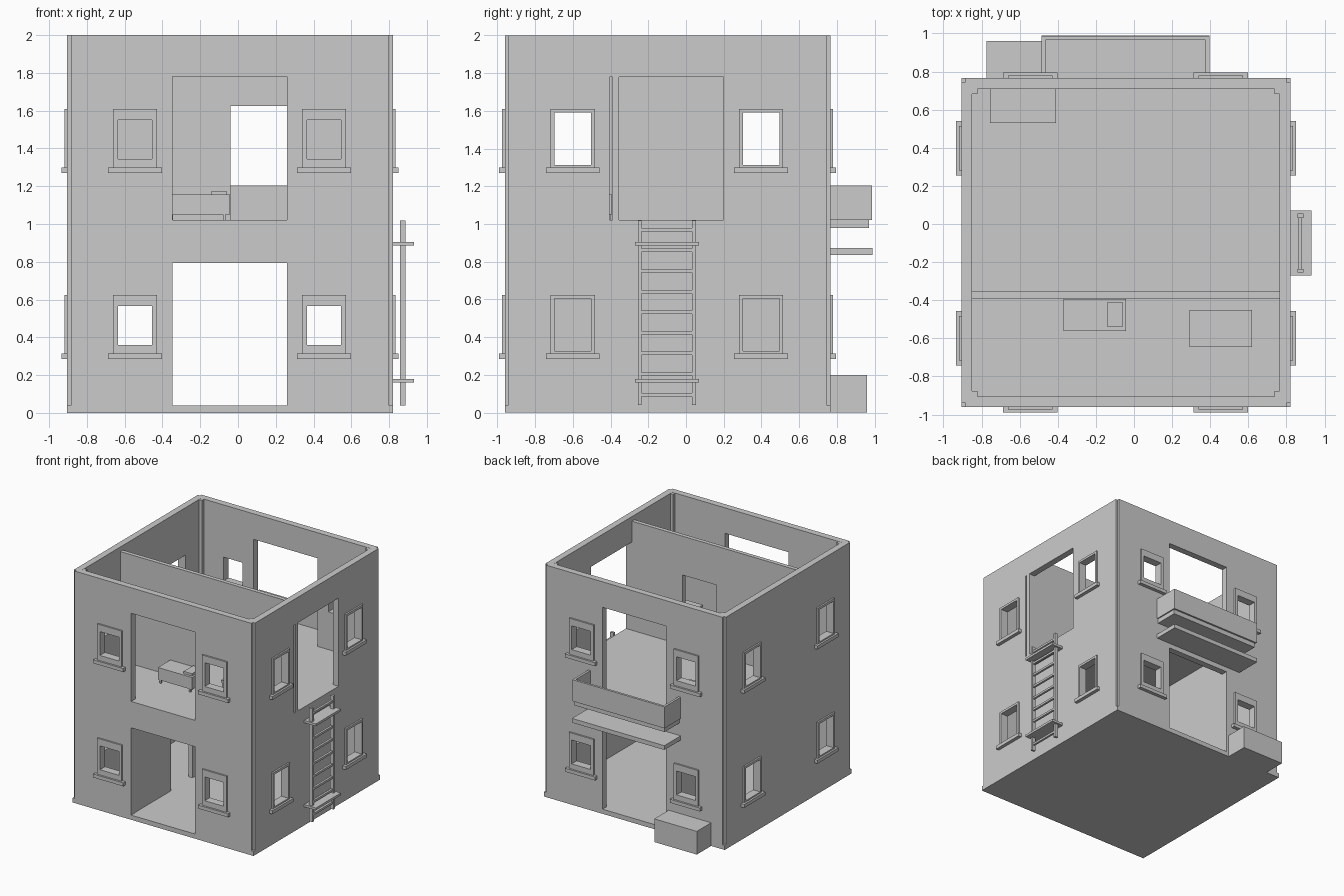
import bpy, bmesh
from mathutils import Vector

if "Cube" in bpy.data.objects:
    bpy.data.objects.remove(bpy.data.objects["Cube"])

gray = bpy.data.materials.new("plaster_gray")
gray.diffuse_color = (0.6, 0.6, 0.6, 1)
gray.use_nodes = True
gray.node_tree.nodes["Principled BSDF"].inputs["Base Color"].default_value = gray.diffuse_color

# Outer and inner wall limits
X0, X1, Y0, Y1 = -0.905, 0.82, -0.96, 0.765
T = 0.056
IX0, IX1, IY0, IY1 = X0 + T, X1 - T, Y0 + T, Y1 - T


def boxes(name, *dims):
    """One object made of boxes given as (x0, x1, y0, y1, z0, z1)."""
    bm = bmesh.new()
    for x0, x1, y0, y1, z0, z1 in dims:
        verts = bmesh.ops.create_cube(bm, size=1)["verts"]
        for v in verts:
            v.co = Vector((x1 if v.co.x > 0 else x0,
                           y1 if v.co.y > 0 else y0,
                           z1 if v.co.z > 0 else z0))
    mesh = bpy.data.meshes.new(name)
    bm.to_mesh(mesh)
    bm.free()
    mesh.materials.append(gray)
    ob = bpy.data.objects.new(name, mesh)
    bpy.context.collection.objects.link(ob)
    return ob


def cut(ob, *dims):
    """Subtract a set of separate boxes from an object."""
    cutter = boxes("cutter", *dims)
    cutter.hide_render = True
    mod = ob.modifiers.new("cut", "BOOLEAN")
    mod.operation, mod.solver, mod.object = "DIFFERENCE", "EXACT", cutter
    bpy.context.view_layer.objects.active = ob
    bpy.ops.object.modifier_apply(modifier=mod.name)
    bpy.data.objects.remove(cutter)


# Floors
boxes("base_slab", (X0, X1, Y0, Y1, 0, 0.04))
boxes("upper_floor", (IX0 - 0.01, IX1 + 0.01, IY0 - 0.01, IY1 + 0.01, 0.98, 1.02))

# Wall shell with a slim notch down each outside corner
walls = boxes("walls", (X0, X1, Y0, Y1, 0.04, 2))
n = 0.02
notches = [(x - n, x + n, y - n, y + n, 0, 2.1) for x in (X0, X1) for y in (Y0, Y1)]
cut(walls, (IX0, IX1, IY0, IY1, 0, 2.1), *notches)
boxes("inner_corner_posts", *[
    (x - 0.027, x + 0.027, y - 0.027, y + 0.027, 0.04, 1.999)
    for x in (IX0, IX1) for y in (IY0, IY1)])

# Door and window openings through front and back, then through the sides
STOREYS = (0.315, 1.3)
WX, WY = (-0.545, 0.455), (-0.6, 0.398)
cut(walls, (-0.347, 0.26, -2, 2, 0.03, 0.793), (-0.347, 0.26, -2, 2, 1.02, 1.78),
    *[(c - 0.09, c + 0.09, -2, 2, z + 0.045, z + 0.25) for c in WX for z in STOREYS])
cut(walls, (0.5, 2, -0.405, 0.2, 1.02, 1.78),
    *[(-2, 2, c - 0.097, c + 0.097, z + 0.012, z + 0.29) for c in WY for z in STOREYS])


def window(name, axis, c, wall, out, z, hw, low, high):
    """Raised frame and sill on a wall plane; axis is the wall's running direction."""
    def place(a0, a1, depth, z0, z1):
        d0, d1 = sorted((wall - out * 0.005, wall + out * depth))
        return (a0, a1, d0, d1, z0, z1) if axis == "x" else (d0, d1, a0, a1, z0, z1)
    o = 0.117
    boxes(name + "_frame",
          place(c - o, c - hw, 0.014, z, z + 0.31),
          place(c + hw, c + o, 0.014, z, z + 0.31),
          place(c - hw, c + hw, 0.014, z, z + low),
          place(c - hw, c + hw, 0.014, z + high, z + 0.31))
    boxes(name + "_sill", place(c - 0.143, c + 0.143, 0.03, z - 0.03, z))


for floor, z in zip(("lower", "upper"), STOREYS):
    for i in range(2):
        for side, wall, out in (("front", Y0, -1), ("back", Y1, 1)):
            window(f"{floor}_{side}_window_{i + 1}", "x", WX[i], wall, out, z, 0.09, 0.045, 0.25)
        for side, wall, out in (("left", X0, -1), ("right", X1, 1)):
            window(f"{floor}_{side}_window_{i + 1}", "y", WY[i], wall, out, z, 0.097, 0.012, 0.29)

# Room dividers, each with a doorway
upper_divider = boxes("upper_divider", (IX0 - 0.01, X1, -0.39, -0.355, 1.01, 1.96))
cut(upper_divider, (-0.04, 0.28, -1, 1, 1.02, 1.625))
lower_divider = boxes("lower_divider", (-0.387, -0.35, IY0 - 0.01, IY1 + 0.01, 0.035, 0.985))
cut(lower_divider, (-1, 1, -0.41, -0.12, 0.04, 0.645))

# Balcony: floor, railing panels and the canopy below
BX0, BX1 = -0.485, 0.395
boxes("balcony_floor", (BX0 + 0.01, BX1 - 0.01, Y1 - 0.01, 0.97, 0.98, 1.02))
boxes("balcony_rail",
      (BX0, BX1, 0.965, 0.985, 1.02, 1.205),
      (BX0, BX0 + 0.02, Y1, 0.965, 1.02, 1.205),
      (BX1 - 0.02, BX1, Y1, 0.965, 1.02, 1.205))
boxes("canopy", (BX0, BX1, Y1 - 0.01, 0.988, 0.835, 0.872))

# Crate by the back door
boxes("crate", (-0.775, -0.37, Y1 - 0.005, 0.96, 0, 0.2))

# Ladder up to the side opening
LX0, LX1 = 0.857, 0.888
boxes("ladder_rails", (LX0, LX1, -0.255, -0.235, 0.04, 1.018),
      (LX0, LX1, 0.032, 0.054, 0.04, 1.018))
boxes("ladder_rungs", *[
    (LX0 + 0.006, LX1 - 0.006, -0.238, 0.035, z - 0.009, z + 0.009)
    for z in (0.096 + 0.1092 * i for i in range(9))])
boxes("ladder_brackets", *[(X1 - 0.01, 0.932, -0.27, 0.07, z, z + 0.02) for z in (0.16, 0.885)])

# Cot with pillow and legs
boxes("cot", (-0.37, -0.043, -0.562, -0.393, 1.05, 1.155))
boxes("cot_pillow", (-0.14, -0.06, -0.54, -0.41, 1.155, 1.175))
boxes("cot_legs", *[(x, x + 0.015, y, y + 0.015, 1.02, 1.05)
                    for x in (-0.36, -0.08) for y in (-0.555, -0.415)])

# Table in the front room and chest in the back room
boxes("table", (0.29, 0.62, -0.645, -0.45, 1.235, 1.255),
      *[(x, x + 0.02, y, y + 0.02, 1.02, 1.235)
        for x in (0.295, 0.595) for y in (-0.64, -0.475)])
boxes("chest", (-0.755, -0.41, 0.53, IY1, 1.02, 1.25))
